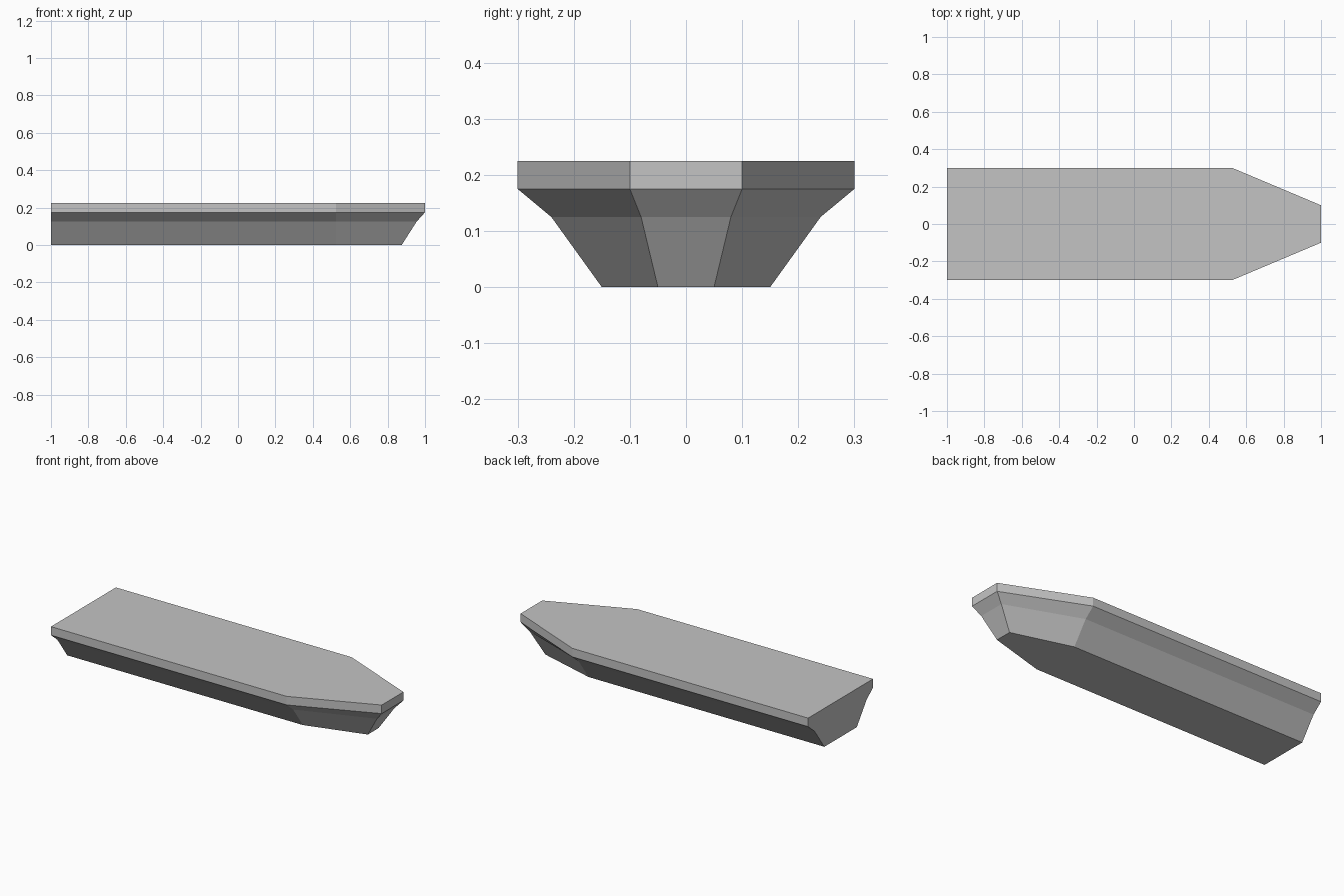
import bpy
import bmesh

if "Cube" in bpy.data.objects:
    bpy.data.objects.remove(bpy.data.objects["Cube"])

STERN_X, SHOULDER_X = -1.0, 0.525

grey = bpy.data.materials.new("light_grey")
grey.diffuse_color = (0.55, 0.55, 0.55, 1)
grey.use_nodes = True
grey.node_tree.nodes["Principled BSDF"].inputs["Base Color"].default_value = grey.diffuse_color


def outline(half_width, bow_half, bow_x, z):
    """Barge-shaped outline: flat stern, straight sides, tapered blunt bow."""
    side = [(STERN_X, half_width), (SHOULDER_X, half_width), (bow_x, bow_half)]
    return [(x, -y, z) for x, y in side] + [(x, y, z) for x, y in reversed(side)]


# Hull: outlines from keel to deck, each flaring wider, with an upright rim
levels = [
    (0.15, 0.05, 0.875, 0.0),
    (0.24, 0.08, 0.955, 0.125),
    (0.30, 0.10, 1.0, 0.175),
    (0.30, 0.10, 1.0, 0.225),
]
bm = bmesh.new()
rings = [[bm.verts.new(p) for p in outline(*level)] for level in levels]
for low, high in zip(rings, rings[1:]):
    for i in range(len(low)):
        j = (i + 1) % len(low)
        bm.faces.new((low[i], low[j], high[j], high[i]))

# Flat bottom and flat deck
bm.faces.new(rings[0][::-1])
bm.faces.new(rings[-1])
bmesh.ops.recalc_face_normals(bm, faces=bm.faces)

mesh = bpy.data.meshes.new("barge_hull")
bm.to_mesh(mesh)
bm.free()
mesh.materials.append(grey)
hull = bpy.data.objects.new("barge_hull", mesh)
bpy.context.collection.objects.link(hull)
